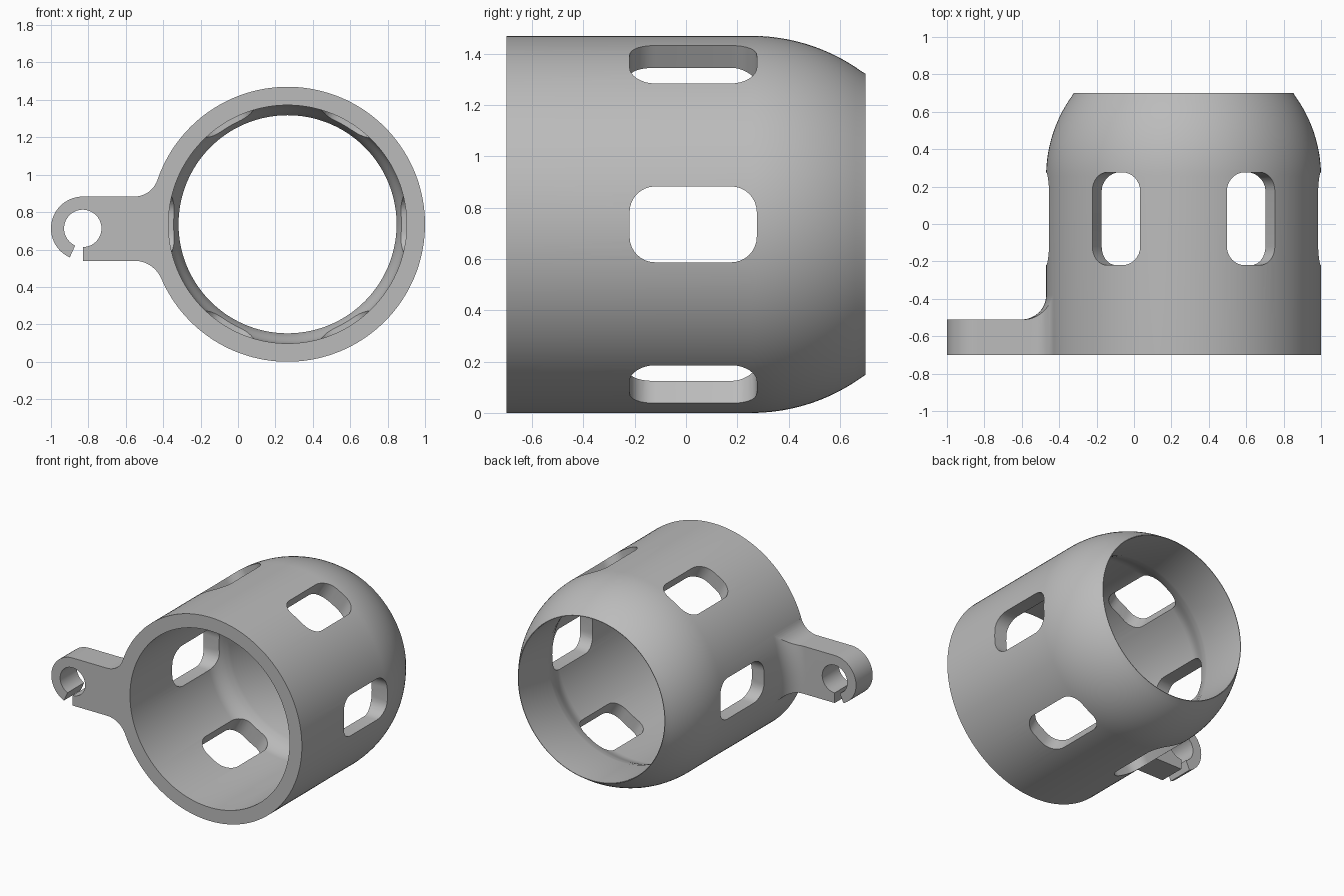
import bpy, bmesh
from math import sin, cos, pi, radians, atan2, sqrt, degrees
from mathutils import Vector, Matrix

if "Cube" in bpy.data.objects:
    bpy.data.objects.remove(bpy.data.objects["Cube"])

CX, CZ, R = 0.265, 0.735, 0.735      # sleeve axis and outer radius
FRONT, BACK = -0.7, 0.7


def finish(name, bm):
    bmesh.ops.remove_doubles(bm, verts=bm.verts, dist=1e-5)
    bmesh.ops.recalc_face_normals(bm, faces=bm.faces)
    mesh = bpy.data.meshes.new(name)
    bm.to_mesh(mesh)
    bm.free()
    obj = bpy.data.objects.new(name, mesh)
    bpy.context.collection.objects.link(obj)
    return obj


def prism(bm, points, depth):
    """Extrude a closed outline of 3D points along a vector."""
    face = bm.faces.new([bm.verts.new(p) for p in points])
    ext = bmesh.ops.extrude_face_region(bm, geom=[face], use_keep_orig=True)
    moved = [v for v in ext["geom"] if isinstance(v, bmesh.types.BMVert)]
    bmesh.ops.translate(bm, verts=moved, vec=depth)


def revolve(name, profile, steps=144):
    """Turn a closed (radius, y) profile around the sleeve axis."""
    bm = bmesh.new()
    rings = []
    for i in range(steps):
        a = 2 * pi * i / steps
        rings.append([bm.verts.new((CX + r * cos(a), y, CZ + r * sin(a)))
                      for r, y in profile])
    n = len(profile)
    for i in range(steps):
        p, q = rings[i], rings[(i + 1) % steps]
        for j in range(n):
            k = (j + 1) % n
            bm.faces.new((p[j], p[k], q[k], q[j]))
    return finish(name, bm)


def arc(cx, cy, r, a0, a1, n=16):
    angles = [radians(a0 + (a1 - a0) * i / n) for i in range(n + 1)]
    return [(cx + r * cos(a), cy + r * sin(a)) for a in angles]


def boolean(target, other, operation):
    mod = target.modifiers.new(operation, 'BOOLEAN')
    mod.operation, mod.solver, mod.object = operation, 'EXACT', other
    bpy.context.view_layer.objects.active = target
    bpy.ops.object.modifier_apply(modifier=mod.name)
    bpy.data.objects.remove(other)


# Sleeve: straight tube with a spherical shoulder and a narrowing bore
mouth, bore, shoulder = 0.587, 0.637, 0.255
end = degrees(atan2(BACK - shoulder, mouth))
outer = [(R, FRONT)] + [(r, y) for r, y in arc(0, shoulder, R, 0, end, 20)]
outer[-1] = (mouth, BACK)
inner = [(mouth - 0.004, BACK), (mouth - 0.004, 0.36)]
for i in range(1, 8):
    t = i / 8
    inner.append((mouth + (bore - mouth) * (1 - cos(pi * t)) / 2, 0.36 - 0.18 * t))
inner += [(bore, 0.18), (bore, FRONT)]
sleeve = revolve("vented_sleeve", outer + inner)

# Clip arm outline in the x-z plane, with fillets into the sleeve
top, bottom = 0.883, 0.54
eye_x, eye_r, hole_r = -0.83, 0.17, 0.1
eye_z = top - eye_r


def fillet(z, side):
    """Arc tangent to the arm edge and to the sleeve, from arm to sleeve."""
    fx, h = -0.555, abs(z - CZ)
    r = ((CX - fx) ** 2 + h * h - R * R) / (2 * (R - h))
    fz = z + side * r
    a1 = degrees(atan2(CZ - fz, CX - fx))
    return arc(fx, fz, r, -90 * side, a1, 12), degrees(atan2(fz - CZ, fx - CX)) % 360


low, low_angle = fillet(bottom, -1)
high, high_angle = fillet(top, 1)
outline = [(eye_x, bottom)] + low
outline += arc(CX, CZ, R - 0.05, low_angle, high_angle, 12)
outline += high[::-1]
outline += arc(eye_x, eye_z, eye_r, 90, 246, 28)
outline += arc(eye_x, eye_z, hole_r, 246, -90, 48)
bm = bmesh.new()
prism(bm, [(x, FRONT, z) for x, z in outline], Vector((0, 0.32, 0)))
arm = finish("clip_arm", bm)

# Trim the arm to its thickness, leaving a fillet running up the sleeve wall
arm_back, blend = -0.51, 0.13
trim_profile = [(0.5, -0.9), (1.6, -0.9), (1.6, arm_back)]
trim_profile += arc(R + blend, arm_back + blend, blend, 270, 180, 14)
trim_profile += [(R, -0.3), (0.5, -0.3)]
boolean(arm, revolve("arm_trim", trim_profile), 'INTERSECT')
boolean(sleeve, arm, 'UNION')

# Six rounded windows around the sleeve
half_w, half_l, corner, mid_y = 0.148, 0.248, 0.1, 0.028
window = []
for sx, sy, start in ((1, 1, 0), (-1, 1, 90), (-1, -1, 180), (1, -1, 270)):
    window += arc(sx * (half_w - corner), mid_y + sy * (half_l - corner),
                  corner, start, start + 90, 8)
bm = bmesh.new()
for i in range(6):
    turn = Matrix.Rotation(i * pi / 3, 3, 'Y')
    centre = Vector((CX, 0, CZ))
    prism(bm, [centre + turn @ Vector((0.42, y, t)) for t, y in window],
          turn @ Vector((0.5, 0, 0)))
boolean(sleeve, finish("window_cutter", bm), 'DIFFERENCE')

# One plain grey material
grey = bpy.data.materials.new("plain_grey")
grey.use_nodes = True
colour = (0.5, 0.5, 0.5, 1)
grey.diffuse_color = colour
grey.node_tree.nodes["Principled BSDF"].inputs["Base Color"].default_value = colour
sleeve.data.materials.clear()
sleeve.data.materials.append(grey)
for poly in sleeve.data.polygons:
    poly.material_index = 0

# Smooth curved walls, crisp edges
bpy.ops.object.select_all(action='DESELECT')
sleeve.select_set(True)
bpy.context.view_layer.objects.active = sleeve
bpy.ops.object.shade_smooth_by_angle(angle=radians(30))
